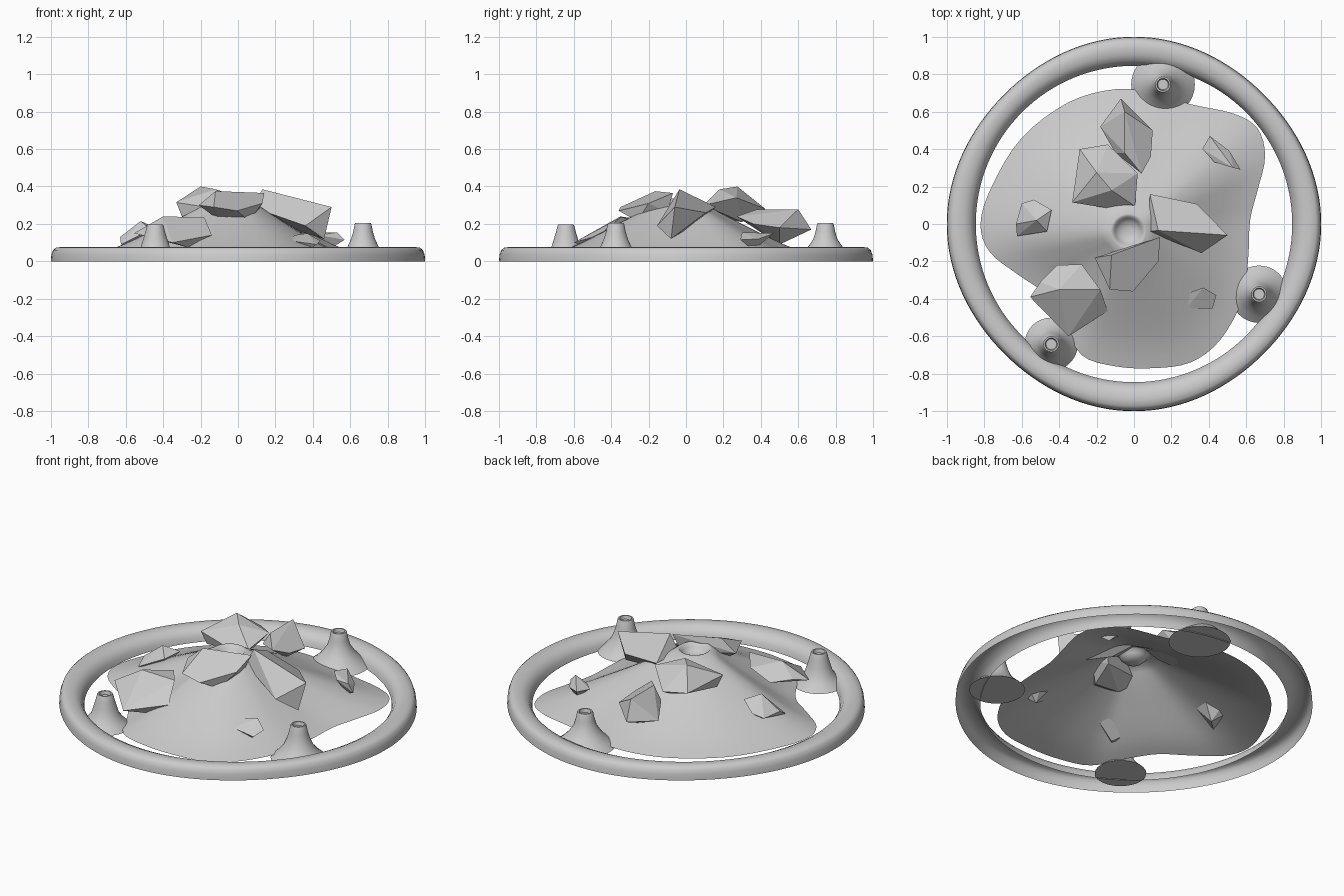
import bpy, bmesh
from math import sin, cos, pi
from mathutils import Vector

if "Cube" in bpy.data.objects:
    bpy.data.objects.remove(bpy.data.objects["Cube"])


def make_object(name, bm, smooth_angle=None):
    bmesh.ops.recalc_face_normals(bm, faces=bm.faces)
    mesh = bpy.data.meshes.new(name)
    bm.to_mesh(mesh)
    bm.free()
    ob = bpy.data.objects.new(name, mesh)
    bpy.context.collection.objects.link(ob)
    if smooth_angle:
        bpy.ops.object.select_all(action='DESELECT')
        ob.select_set(True)
        bpy.context.view_layer.objects.active = ob
        bpy.ops.object.shade_smooth_by_angle(angle=smooth_angle)
    return ob


def loft(name, rings, cap_last=False, cap_first=False, angle=0.7):
    """Skin a list of closed loops of equal length."""
    bm = bmesh.new()
    loops = [[bm.verts.new(p) for p in ring] for ring in rings]
    n = len(loops[0])
    for a, b in zip(loops, loops[1:]):
        for i in range(n):
            j = (i + 1) % n
            bm.faces.new((a[i], a[j], b[j], b[i]))
    if cap_first:
        bm.faces.new(loops[0])
    if cap_last:
        bm.faces.new(loops[-1])
    return make_object(name, bm, angle)


def circle(cx, cy, r, z, n=32):
    return [(cx + r * cos(2 * pi * i / n), cy + r * sin(2 * pi * i / n), z) for i in range(n)]


def closed_spline(pts, steps):
    """Closed Catmull-Rom curve through 2D points."""
    pts = [Vector(p) for p in pts]
    n, out = len(pts), []
    for i in range(n):
        p0, p1, p2, p3 = (pts[(i + k - 1) % n] for k in range(4))
        for s in range(steps):
            t = s / steps
            out.append(0.5 * (2 * p1 + (p2 - p0) * t + (2 * p0 - 5 * p1 + 4 * p2 - p3) * t * t
                              + (3 * p1 - p0 - 3 * p2 + p3) * t ** 3))
    return out


def rock(name, *pts):
    """Faceted boulder: hull around a few corners."""
    bm = bmesh.new()
    for p in pts:
        bm.verts.new(p)
    res = bmesh.ops.convex_hull(bm, input=bm.verts)
    junk = {g for g in res['geom_interior'] + res['geom_unused'] if isinstance(g, bmesh.types.BMVert)}
    bmesh.ops.delete(bm, geom=list(junk), context='VERTS')
    bmesh.ops.dissolve_limit(bm, angle_limit=0.12, verts=bm.verts, edges=bm.edges)
    make_object(name, bm)


# Outer ring: slightly wavy rounded band, open underneath
N = 128
section = [(0, 0), (.02, .035), (.08, .06), (.18, .073), (.4, .077), (.62, .073),
           (.82, .058), (.95, .03), (1, 0)]
rings = []
for w, z in section:
    ring = []
    for i in range(N):
        a = 2 * pi * i / N
        outer = .99 + .01 * cos(4 * a)
        r = outer + (.845 - outer) * w
        ring.append((r * cos(a), r * sin(a), z))
    rings.append(ring)
loft("outer_ring", rings)

# Central mound with crater, lobed outline, open underneath
outline = closed_spline([
    (.62, .02), (.66, .18), (.70, .36), (.66, .51), (.53, .59), (.3, .64), (.1, .70),
    (-.1, .72), (-.35, .65), (-.6, .46), (-.76, .2), (-.82, 0), (-.77, -.15),
    (-.62, -.27), (-.48, -.37), (-.38, -.52), (-.28, -.7), (-.1, -.76), (.1, -.77),
    (.3, -.74), (.46, -.62), (.58, -.4), (.61, -.18)], 4)
centre = Vector((-.03, -.04))
rings = []
for r, z in [(.02, .285), (.05, .293), (.07, .312)]:
    rings.append([(*(centre + (p - centre).normalized() * r), z) for p in outline])
for t, z in [(0, .333), (.02, .335), (.1, .3), (.2, .262), (.3, .226), (.4, .192),
             (.5, .158), (.6, .125), (.7, .093), (.8, .064), (.9, .04), (1, .02)]:
    ring = []
    for p in outline:
        d = p - centre
        rim = centre + d.normalized() * .082
        ring.append((*rim.lerp(p, t), z))
    rings.append(ring)
loft("crater_mound", rings, cap_first=True, angle=1.0)

# Small vents around the edge
for i, (x, y, r, h) in enumerate([(.155, .745, .17, .205), (.668, -.375, .153, .205),
                                  (-.442, -.642, .142, .197)]):
    prof = [(r, .005), (r * .78, .035), (.55 * r, .075), (.064, .12), (.052, .16), (.045, h - .008),
            (.041, h), (.033, h), (.028, h - .02)]
    loft(f"vent_{i + 1}", [circle(x, y, a, z) for a, z in prof], True, True)

# Large boulders
rock("boulder_back", (-.07, .67, .17), (.1, .5, .18), (.09, .36, .2), (.04, .27, .24),
     (-.1, .38, .2), (-.18, .52, .15), (-.05, .6, .278), (-.05, .38, .278), (-.03, .5, .09))
rock("boulder_upper", (-.2, .275, .4), (-.29, .4, .3), (-.14, .425, .28), (.02, .27, .34),
     (.005, .095, .3), (-.11, .08, .28), (-.33, .115, .315), (-.12, .18, .385),
     (-.3, .13, .24), (-.1, .3, .21))
rock("boulder_right", (.085, .16, .29), (.335, .107, .26), (.5, -.06, .29), (.36, -.155, .19),
     (.075, -.04, .29), (.13, -.035, .385), (.46, -.08, .12), (.2, .05, .2))
rock("boulder_centre", (-.21, -.18, .3), (-.12, -.165, .375), (.14, -.07, .365), (.13, -.2, .31),
     (-.005, -.36, .27), (-.13, -.35, .29), (.06, -.26, .215), (-.1, -.25, .22), (.1, -.1, .26))
rock("boulder_front_left", (-.41, -.22, .16), (-.28, -.215, .22), (-.18, -.35, .235),
     (-.14, -.465, .14), (-.35, -.6, .1), (-.555, -.39, .15), (-.5, -.31, .17),
     (-.4, -.35, .24), (-.25, -.49, .07))

# Small stones
rock("stone_left", (-.535, .13, .14), (-.44, .075, .18), (-.465, -.04, .17), (-.625, -.065, .09),
     (-.63, 0, .13), (-.6, .11, .12), (-.52, .02, .215), (-.53, .03, .07))
rock("stone_back_right", (.405, .47, .15), (.51, .39, .12), (.57, .29, .115), (.53, .3, .155),
     (.43, .33, .14), (.365, .4, .15), (.48, .36, .06))
rock("stone_front_right", (.3, -.365, .14), (.37, -.34, .15), (.44, -.38, .11), (.42, -.45, .09),
     (.28, -.45, .11), (.36, -.41, .05))
